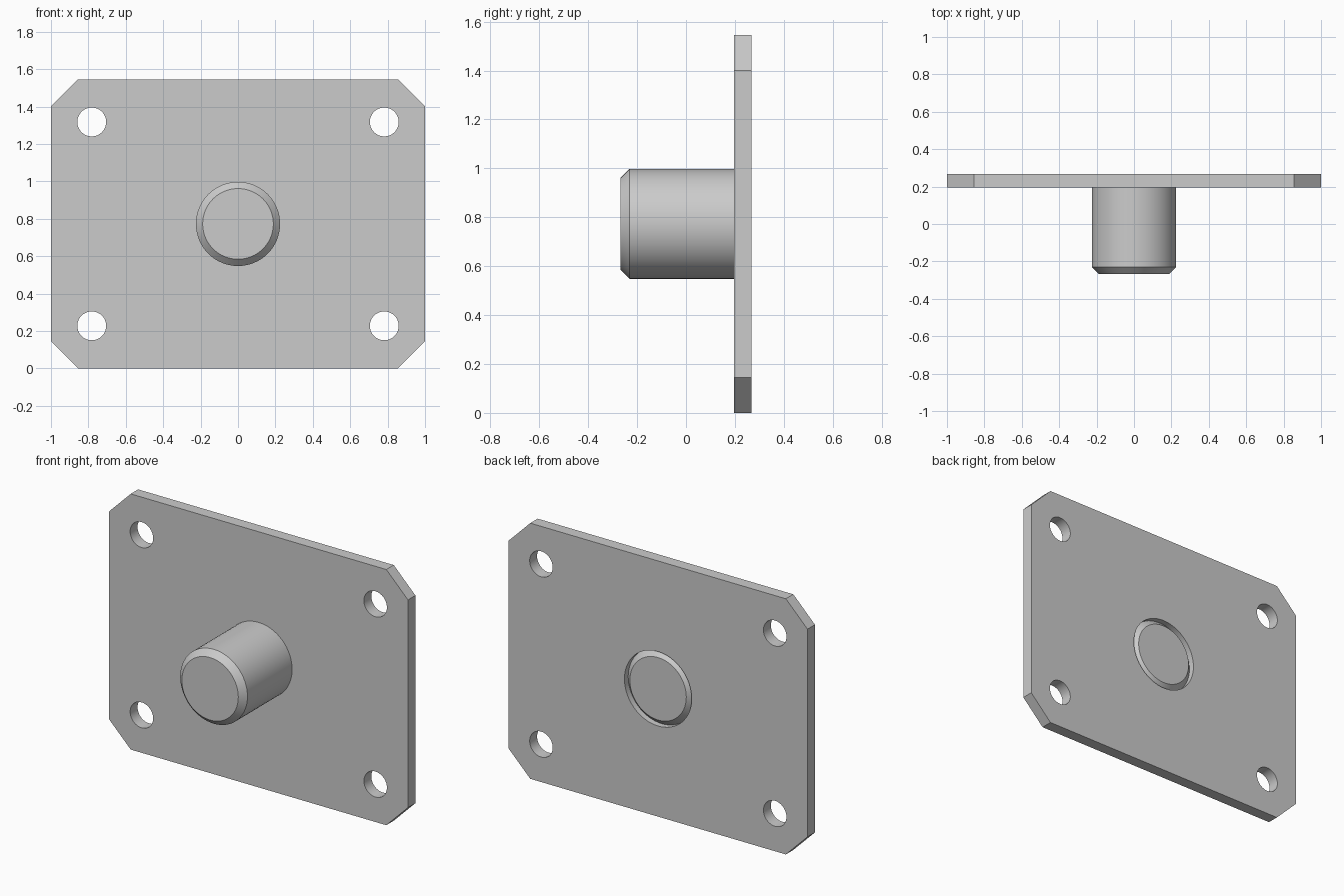
import bpy
import bmesh
import math
from mathutils import Matrix

cube = bpy.data.objects.get("Cube")
if cube:
    bpy.data.objects.remove(cube, do_unlink=True)

WIDTH, HEIGHT = 2.0, 1.546
BACK, FACE, TIP = 0.267, 0.196, -0.267   # depth positions along y
CORNER = 0.145
HOLE_X, HOLE_Z, HOLE_R = 0.782, 0.545, 0.077
PIN_R, PIN_CHAMFER = 0.225, 0.036
MID_Z = HEIGHT / 2

grey = bpy.data.materials.new("light_grey_metal")
grey.use_nodes = True
colour = (0.6, 0.6, 0.6, 1)
grey.diffuse_color = colour
grey.node_tree.nodes["Principled BSDF"].inputs["Base Color"].default_value = colour


def make_object(name, bm):
    bmesh.ops.recalc_face_normals(bm, faces=bm.faces)
    mesh = bpy.data.meshes.new(name)
    bm.to_mesh(mesh)
    bm.free()
    mesh.materials.append(grey)
    obj = bpy.data.objects.new(name, mesh)
    bpy.context.collection.objects.link(obj)
    return obj


def add_rod(bm, x, z, radius, front, back):
    """Capped cylinder along y."""
    place = Matrix.Translation((x, (front + back) / 2, z)) @ Matrix.Rotation(math.pi / 2, 4, "X")
    bmesh.ops.create_cone(bm, cap_ends=True, segments=64, radius1=radius,
                          radius2=radius, depth=back - front, matrix=place)


def make_active(obj):
    bpy.ops.object.select_all(action="DESELECT")
    obj.select_set(True)
    bpy.context.view_layer.objects.active = obj


# Mounting plate: box with its four upright corners cut off
bm = bmesh.new()
size = Matrix.Diagonal((WIDTH, BACK - FACE, HEIGHT, 1))
bmesh.ops.create_cube(bm, size=1, matrix=Matrix.Translation((0, (BACK + FACE) / 2, MID_Z)) @ size)
corners = [e for e in bm.edges if abs(e.verts[0].co.y - e.verts[1].co.y) > 0.01]
bmesh.ops.bevel(bm, geom=corners, offset=CORNER, offset_type="OFFSET",
                segments=1, affect="EDGES")
plate = make_object("mounting_plate", bm)

# Four bolt holes and the central pin socket
bm = bmesh.new()
for sx in (-1, 1):
    for sz in (-1, 1):
        add_rod(bm, sx * HOLE_X, MID_Z + sz * HOLE_Z, HOLE_R, FACE - 0.1, BACK + 0.1)
add_rod(bm, 0, MID_Z, PIN_R, FACE - 0.1, BACK + 0.1)
cutter = make_object("hole_cutter", bm)
cutter.hide_render = True

make_active(plate)
cut = plate.modifiers.new("holes", "BOOLEAN")
cut.operation = "DIFFERENCE"
cut.solver = "EXACT"
cut.object = cutter
bpy.ops.object.modifier_apply(modifier=cut.name)
bpy.data.objects.remove(cutter, do_unlink=True)
bpy.ops.object.shade_smooth_by_angle(angle=math.radians(30))

# Pin through the plate, chamfered at both ends, flush with the back
bm = bmesh.new()
add_rod(bm, 0, MID_Z, PIN_R, TIP, BACK)
rims = [e for e in bm.edges if abs(e.verts[0].co.y - e.verts[1].co.y) < 0.01]
bmesh.ops.bevel(bm, geom=rims, offset=PIN_CHAMFER, offset_type="OFFSET",
                segments=1, affect="EDGES")
pin = make_object("locating_pin", bm)
make_active(pin)
bpy.ops.object.shade_smooth_by_angle(angle=math.radians(30))
